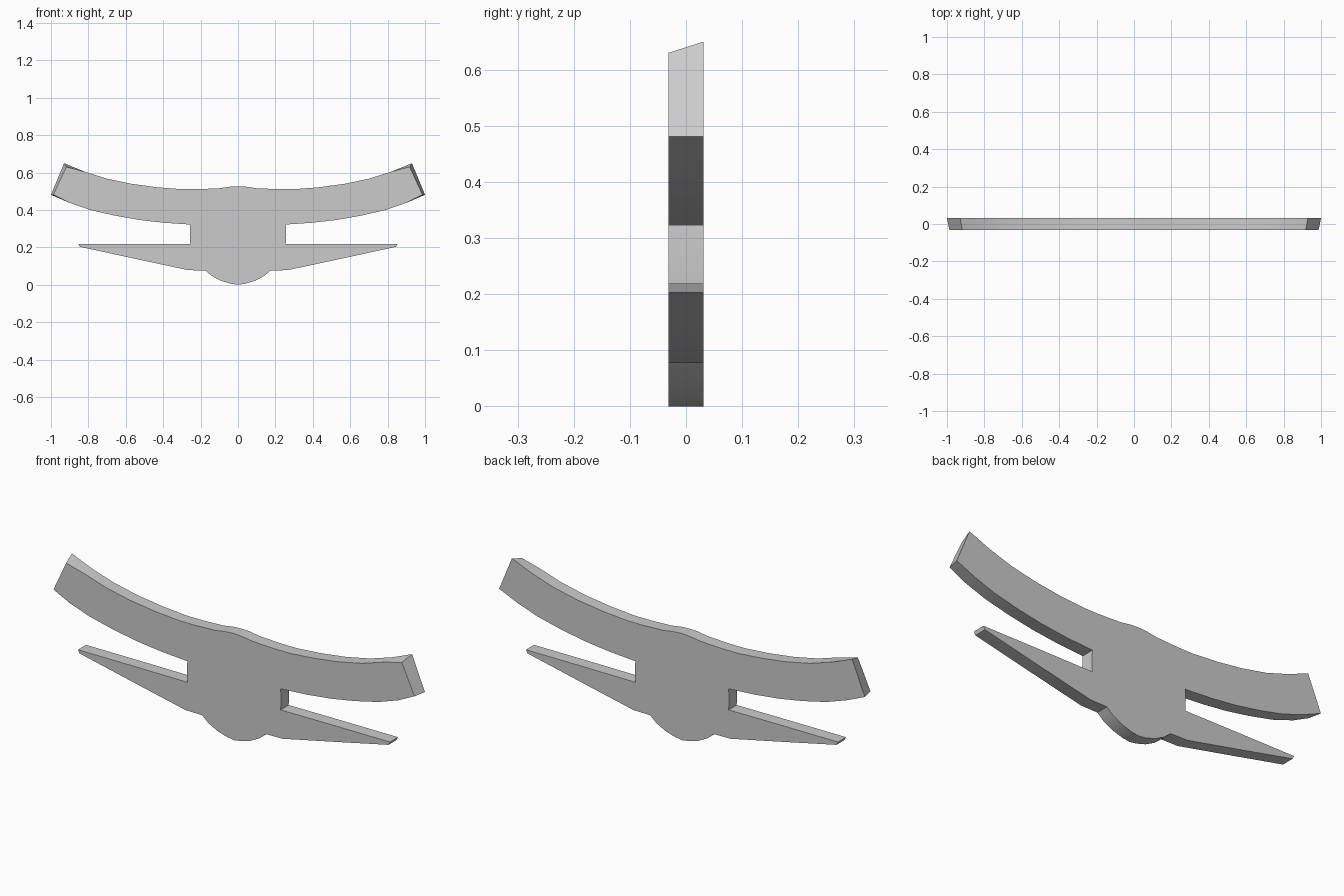
import bpy, bmesh

if "Cube" in bpy.data.objects:
    bpy.data.objects.remove(bpy.data.objects["Cube"])

HALF_DEPTH = 0.0315

# Right half of the outline (x, z), from bottom centre to top centre
chin = [(0, 0), (0.04, 0.006), (0.09, 0.021), (0.14, 0.047), (0.175, 0.077)]
lower_blade = [(0.265, 0.078), (0.55, 0.139), (0.845, 0.203), (0.853, 0.219), (0.55, 0.219)]
slot = [(0.255, 0.218), (0.258, 0.27), (0.255, 0.322)]
wing_bottom = [(0.4, 0.332), (0.53, 0.347), (0.66, 0.37), (0.79, 0.4), (0.9, 0.438)]
wing_tip = [(1.0, 0.481), (0.93, 0.65)]
wing_top = [(0.82, 0.605), (0.7, 0.567), (0.57, 0.54), (0.43, 0.521),
            (0.3, 0.511), (0.22, 0.511), (0.1, 0.516), (0.04, 0.525), (0, 0.527)]
half = chin + lower_blade + slot + wing_bottom + wing_tip + wing_top
outline = half + [(-x, z) for x, z in reversed(half[1:-1])]

# Flat plate: back outline extruded to the front
bm = bmesh.new()
face = bm.faces.new([bm.verts.new((x, HALF_DEPTH, z)) for x, z in outline])
ext = bmesh.ops.extrude_face_region(bm, geom=[face])
front = [v for v in ext["geom"] if isinstance(v, bmesh.types.BMVert)]
for v in front:
    v.co.y = -HALF_DEPTH
    # Wing ends slope in slightly toward the front
    if abs(v.co.x) > 0.92 and v.co.z > 0.45:
        v.co.x *= 0.987
        if v.co.z > 0.6:
            v.co.z -= 0.02
if not face.is_valid or len([f for f in bm.faces if len(f.verts) > 4]) < 2:
    bm.faces.new([v for v in bm.verts if v not in front])
bmesh.ops.recalc_face_normals(bm, faces=bm.faces)
bmesh.ops.triangulate(bm, faces=[f for f in bm.faces if len(f.verts) > 4])

mesh = bpy.data.meshes.new("winged_plate")
bm.to_mesh(mesh)
bm.free()
plate = bpy.data.objects.new("winged_plate", mesh)
bpy.context.collection.objects.link(plate)

# Smooth rim, crisp outline edges
bpy.context.view_layer.objects.active = plate
plate.select_set(True)
bpy.ops.object.shade_smooth_by_angle(angle=0.6)
